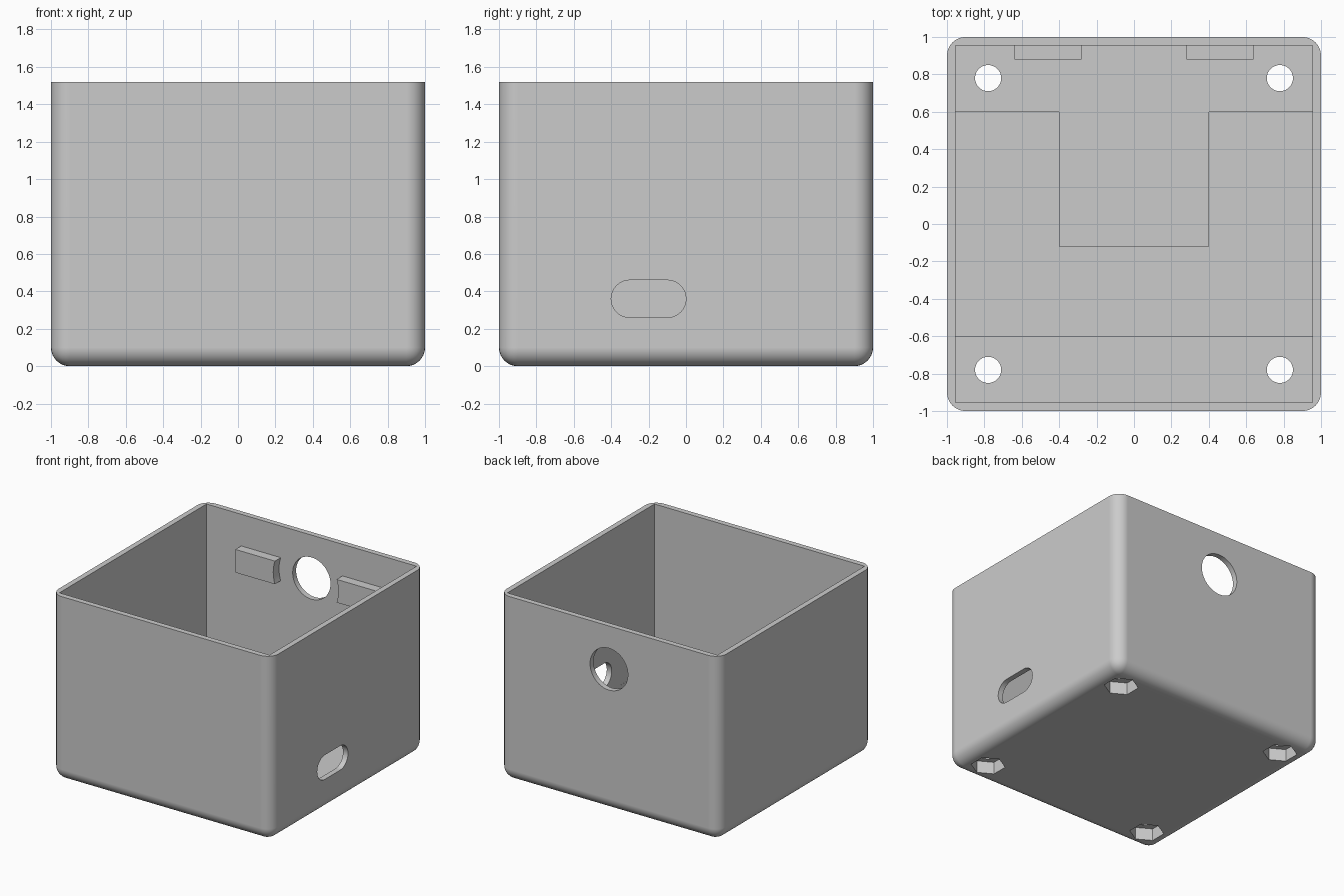
import bpy, bmesh, math
from mathutils import Vector

if "Cube" in bpy.data.objects:
    bpy.data.objects.remove(bpy.data.objects["Cube"], do_unlink=True)

HEIGHT = 1.52      # rim height
INNER = 0.955      # half width of the cavity
LEDGE = 0.20       # floor level around the screw holes
POCKET = 0.12      # floor level of the board recess
HOLE_Z = 1.165     # axis of the round opening

grey = bpy.data.materials.new("light_grey")
grey.use_nodes = True
grey.diffuse_color = (0.6, 0.6, 0.6, 1)
grey.node_tree.nodes["Principled BSDF"].inputs["Base Color"].default_value = (0.6, 0.6, 0.6, 1)


def make_object(name, bm):
    bmesh.ops.recalc_face_normals(bm, faces=bm.faces)
    mesh = bpy.data.meshes.new(name)
    bm.to_mesh(mesh)
    bm.free()
    mesh.materials.append(grey)
    obj = bpy.data.objects.new(name, mesh)
    bpy.context.collection.objects.link(obj)
    return obj


def prism(name, points, axis, start, end):
    """Extrude a 2D outline along x, y or z between two positions."""
    place = {"x": lambda a, b: (start, a, b),
             "y": lambda a, b: (a, start, b),
             "z": lambda a, b: (a, b, start)}[axis]
    step = Vector([(end - start) * (axis == k) for k in "xyz"])
    bm = bmesh.new()
    face = bm.faces.new([bm.verts.new(place(a, b)) for a, b in points])
    out = bmesh.ops.extrude_face_region(bm, geom=[face])
    bmesh.ops.translate(bm, vec=step,
                        verts=[v for v in out["geom"] if isinstance(v, bmesh.types.BMVert)])
    return make_object(name, bm)


def arc(cx, cy, r, a0, a1, n):
    return [(cx + r * math.cos(math.radians(a0 + (a1 - a0) * i / n)),
             cy + r * math.sin(math.radians(a0 + (a1 - a0) * i / n))) for i in range(n + 1)]


def ring(cx, cy, r, n, turn=0):
    return arc(cx, cy, r, turn, turn + 360, n)[:-1]


def activate(obj):
    bpy.ops.object.select_all(action="DESELECT")
    obj.select_set(True)
    bpy.context.view_layer.objects.active = obj


def cut(obj, cutter):
    cutter.hide_render = True
    mod = obj.modifiers.new("cut", "BOOLEAN")
    mod.operation = "DIFFERENCE"
    mod.solver = "EXACT"
    mod.object = cutter
    activate(obj)
    bpy.ops.object.modifier_apply(modifier=mod.name)
    bpy.data.objects.remove(cutter, do_unlink=True)


# Outer body: block with rounded upright and bottom edges
bm = bmesh.new()
bmesh.ops.create_cube(bm, size=2)
for v in bm.verts:
    v.co.z = HEIGHT if v.co.z > 0 else 0
rounded = [e for e in bm.edges if not all(v.co.z > 1 for v in e.verts)]
bmesh.ops.bevel(bm, geom=rounded, offset=0.1, offset_type="OFFSET",
                segments=8, profile=0.5, affect="EDGES")
box = make_object("box_body", bm)

# Main cavity with square inner corners
I = INNER
cut(box, prism("cavity_cutter", [(-I, -I), (I, -I), (I, I), (-I, I)], "z", LEDGE, 2))

# U-shaped board recess around a tongue from the back ledge
P = INNER - 0.0005
cut(box, prism("recess_cutter",
               [(-P, -0.6), (P, -0.6), (P, 0.6), (0.4, 0.6), (0.4, -0.12),
                (-0.4, -0.12), (-0.4, 0.6), (-P, 0.6)], "z", POCKET, LEDGE + 0.1))

# Corner screw holes with hexagonal nut pockets below
for sx in (-1, 1):
    for sy in (-1, 1):
        x, y = 0.78 * sx, 0.78 * sy
        cut(box, prism("screw_cutter", ring(x, y, 0.07, 32), "z", -0.1, 0.3))
        cut(box, prism("nut_cutter", ring(x, y, 0.13, 6, 30), "z", -0.1, 0.1))

# Round opening in the back wall
cut(box, prism("round_cutter", ring(0, HOLE_Z, 0.172, 48), "y", 0.9, 1.1))

# Rounded cable slot in the side wall
slot = arc(-0.1, 0.36, 0.1, -90, 90, 16) + arc(-0.3, 0.36, 0.1, 90, 270, 16)
cut(box, prism("slot_cutter", slot, "x", 0.9, 1.1))

# Two retaining tabs inside the back wall, hollowed around the opening
half = 0.095
angle = math.degrees(math.asin(half / 0.296))
tabs = []
for side, name in ((1, "left_tab"), (-1, "right_tab")):
    outline = arc(0, HOLE_Z, 0.296, -angle, angle, 8)
    outline += [(0.64, HOLE_Z + half), (0.64, HOLE_Z - half)]
    tabs.append(prism(name, [(side * a, b) for a, b in outline], "y", 0.88, INNER + 0.01))

# Smooth rounds, crisp edges and flat walls
for obj in [box] + tabs:
    activate(obj)
    bpy.ops.object.shade_smooth_by_angle(angle=math.radians(30))
    mod = obj.modifiers.new("flat_walls", "WEIGHTED_NORMAL")
    mod.keep_sharp = True
